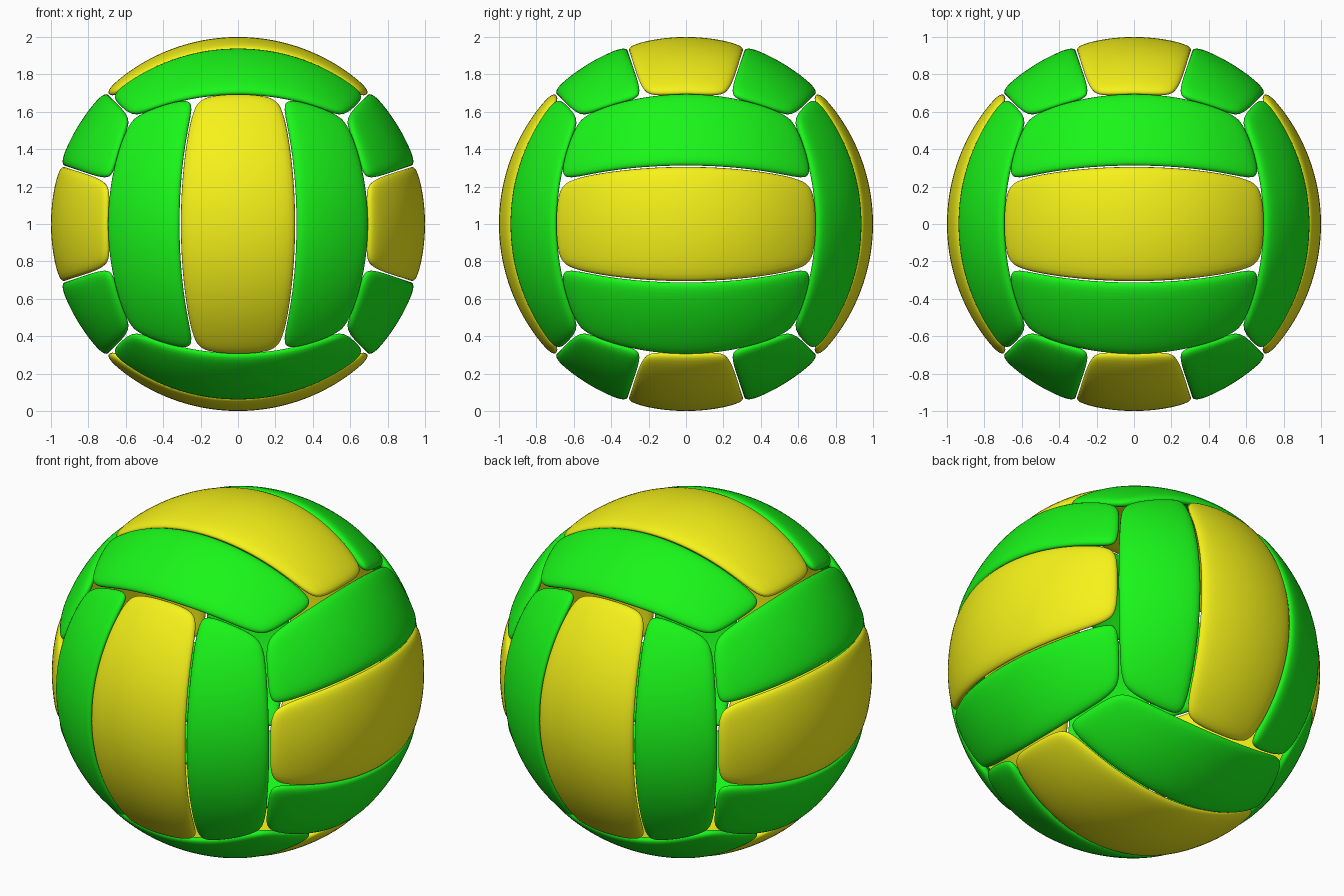
import bpy, bmesh, math
from mathutils import Vector

if "Cube" in bpy.data.objects:
    bpy.data.objects.remove(bpy.data.objects["Cube"])

RADIUS = 1.007      # slightly oversize, smoothing pulls it back to 1
THICK = 0.05
N_LONG, N_WIDE = 12, 4


def material(name, color):
    m = bpy.data.materials.new(name)
    m.diffuse_color = color
    m.use_nodes = True
    m.node_tree.nodes["Principled BSDF"].inputs["Base Color"].default_value = m.diffuse_color
    return m


yellow = material("yellow", (0.92, 0.89, 0.01, 1))
green = material("green", (0.01, 0.92, 0.01, 1))


def panel(name, normal, along, w0, w1, mat):
    """One curved strip of a cube face projected on the ball."""
    across = normal.cross(along)
    a0, a1 = math.atan(w0), math.atan(w1)
    bm = bmesh.new()
    grid = []
    for i in range(N_LONG + 1):
        row = []
        for j in range(N_WIDE + 1):
            s, t = i / N_LONG, j / N_WIDE
            if i in (0, N_LONG) and j in (0, N_WIDE):   # round the corners
                s += 0.012 * (1 if i == 0 else -1)
                t += 0.035 * (1 if j == 0 else -1)
            u = math.tan(math.radians(-45 + 90 * s))
            v = math.tan(a0 + (a1 - a0) * t)
            p = (normal + along * u + across * v).normalized() * RADIUS
            row.append(bm.verts.new(p))
        grid.append(row)
    for i in range(N_LONG):
        for j in range(N_WIDE):
            f = bm.faces.new((grid[i][j], grid[i + 1][j],
                              grid[i + 1][j + 1], grid[i][j + 1]))
            f.smooth = True
    me = bpy.data.meshes.new(name)
    bm.to_mesh(me)
    bm.free()
    me.materials.append(mat)
    ob = bpy.data.objects.new(name, me)
    ob.location = (0, 0, 1)
    bpy.context.collection.objects.link(ob)
    # padded thickness with soft rounded edges
    sol = ob.modifiers.new("thickness", 'SOLIDIFY')
    sol.thickness = THICK
    sol.offset = -1
    sub = ob.modifiers.new("soften", 'SUBSURF')
    sub.levels = sub.render_levels = 2


X, Y, Z = Vector((1, 0, 0)), Vector((0, 1, 0)), Vector((0, 0, 1))
# each side of the ball: outward direction and strip direction
sides = {"front": (-Y, Z), "back": (Y, Z), "right": (X, Y),
         "left": (-X, Y), "top": (Z, X), "bottom": (-Z, X)}
strips = [("outer_panel_a", -1, -1 / 3, green),
          ("middle_panel", -1 / 3, 1 / 3, yellow),
          ("outer_panel_b", 1 / 3, 1, green)]
for side, (n, a) in sides.items():
    for label, w0, w1, mat in strips:
        panel(f"{side}_{label}", n, a, w0, w1, mat)
